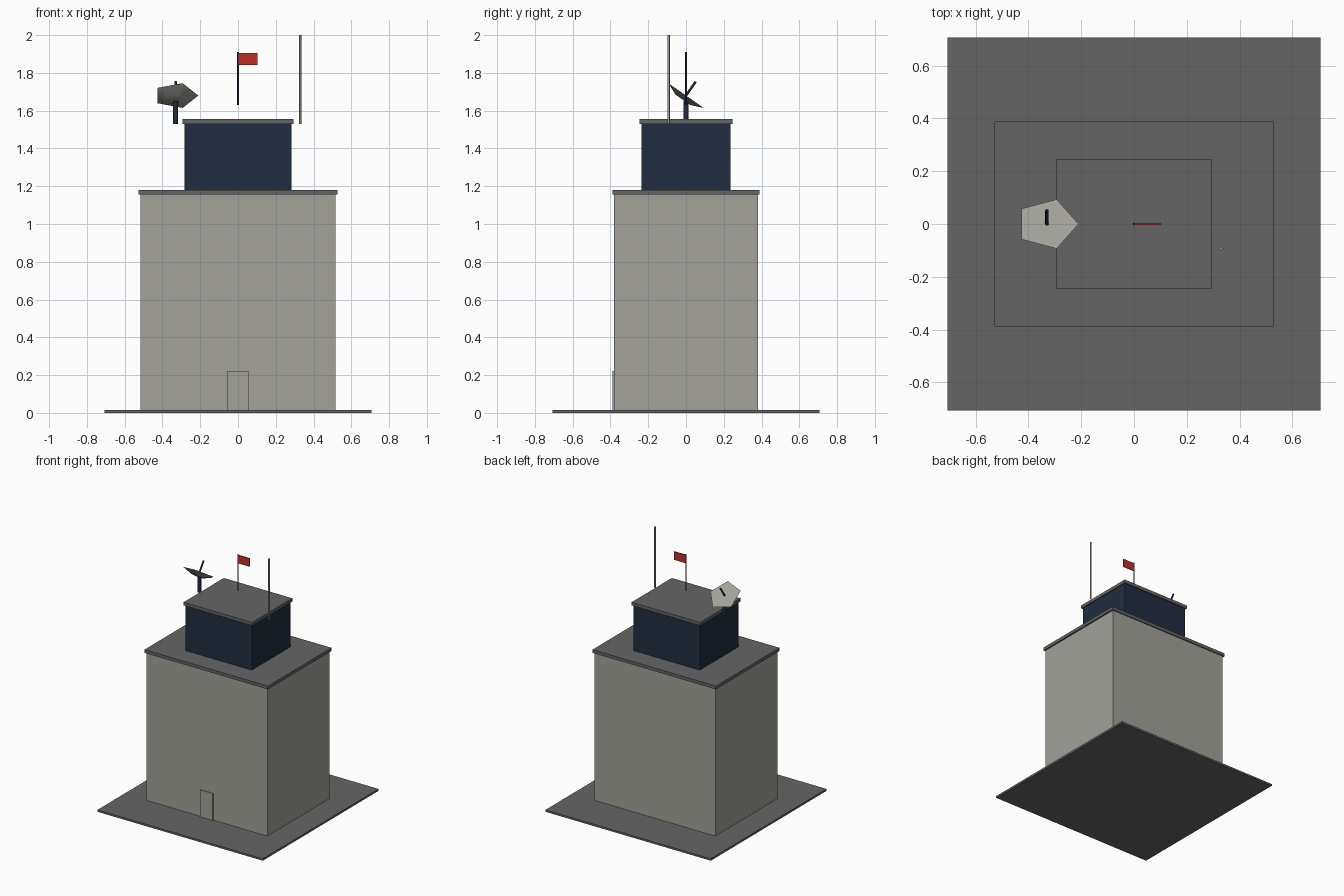
import bpy
import math
from mathutils import Vector, Matrix

if "Cube" in bpy.data.objects:
    bpy.data.objects.remove(bpy.data.objects["Cube"], do_unlink=True)


def material(name, r, g, b):
    m = bpy.data.materials.new(name)
    m.use_nodes = True
    m.diffuse_color = (r, g, b, 1)
    m.node_tree.nodes["Principled BSDF"].inputs["Base Color"].default_value = (r, g, b, 1)
    return m


CONCRETE = material("pale concrete", 0.36, 0.36, 0.32)
SLAB = material("dark grey slab", 0.13, 0.13, 0.13)
NAVY = material("navy", 0.015, 0.026, 0.05)
RED = material("flag red", 0.5, 0.03, 0.022)


def finish(name, mat):
    ob = bpy.context.object
    ob.name = name
    ob.data.materials.append(mat)
    return ob


def box(name, mat, xs, ys, zs):
    """Box from its lower and upper limit on each axis."""
    limits = (xs, ys, zs)
    bpy.ops.mesh.primitive_cube_add(size=1, location=[(a + b) / 2 for a, b in limits])
    ob = finish(name, mat)
    ob.data.transform(Matrix.Diagonal([b - a for a, b in limits] + [1]))
    return ob


def block(name, mat, half_x, half_y, z0, z1):
    return box(name, mat, (-half_x, half_x), (-half_y, half_y), (z0, z1))


def rod(name, mat, start, end, radius, sides=8):
    """Straight cylinder between two points."""
    a, b = Vector(start), Vector(end)
    bpy.ops.mesh.primitive_cylinder_add(vertices=sides, radius=radius, depth=(b - a).length,
                                        location=(a + b) / 2)
    ob = finish(name, mat)
    ob.rotation_euler = (b - a).to_track_quat('Z', 'Y').to_euler()
    bpy.ops.object.shade_smooth_by_angle(angle=math.radians(50))
    return ob


# Ground slab, main building and upper storey
block("ground_slab", SLAB, 0.707, 0.707, 0, 0.015)
block("main_building", CONCRETE, 0.517, 0.38, 0.015, 1.155)
block("main_roof", SLAB, 0.528, 0.388, 1.155, 1.18)
block("upper_storey", NAVY, 0.283, 0.236, 1.18, 1.53)
block("upper_roof", SLAB, 0.293, 0.245, 1.53, 1.555)
box("front_door", CONCRETE, (-0.055, 0.055), (-0.388, -0.375), (0.015, 0.222))

# Flag and mast
rod("flag_pole", NAVY, (0, 0, 1.63), (0, 0, 1.91), 0.005)
box("flag", RED, (0, 0.102), (-0.003, 0.003), (1.842, 1.906))
rod("antenna_mast", CONCRETE, (0.33, -0.092, 1.53), (0.33, -0.092, 2), 0.006)

# Satellite dish: five-sided bowl tilted back, on a post with a feed arm
TILT = math.radians(-35)
rim = Vector((-0.33, 0, 1.68))
axis = Vector((0, -math.sin(TILT), math.cos(TILT)))
rod("dish_post", NAVY, (rim.x, 0, 1.53), (rim.x, 0, 1.65), 0.0135)
rod("dish_feed_arm", NAVY, rim - axis * 0.005, rim + axis * 0.09, 0.0065)
bpy.ops.mesh.primitive_cone_add(vertices=5, radius1=0.05, radius2=0.12, depth=0.028)
dish = finish("dish_bowl", CONCRETE)
dish.data.transform(Matrix.Translation((0, 0, -0.014)) @ Matrix.Rotation(math.radians(-90), 4, 'Z'))
dish.location = rim
dish.rotation_euler.x = TILT
bpy.ops.object.shade_smooth_by_angle(angle=math.radians(75))
for face in dish.data.polygons:
    if face.normal.z > 0.9:
        face.use_smooth = False
